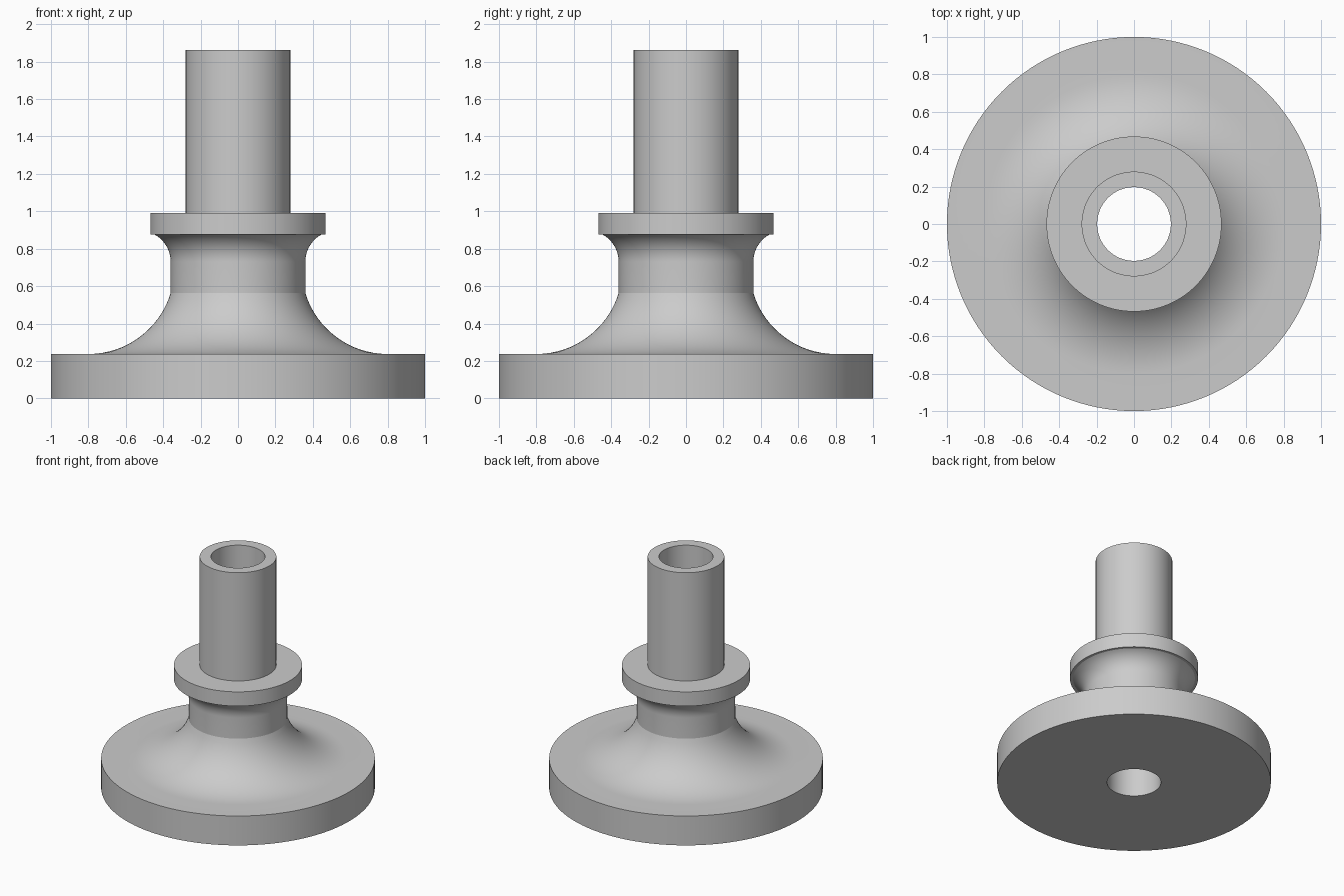
import bpy, bmesh, math
from mathutils import Vector

cube = bpy.data.objects.get("Cube")
if cube:
    bpy.data.objects.remove(cube, do_unlink=True)

SEGMENTS = 128
HEIGHT, BORE = 1.863, 0.197

grey = bpy.data.materials.new("light grey")
grey.use_nodes = True
grey.diffuse_color = (0.6, 0.6, 0.6, 1)
grey.node_tree.nodes["Principled BSDF"].inputs["Base Color"].default_value = grey.diffuse_color


def arc(cx, cz, radius, start, end, steps):
    """Points on an arc in the radius-height plane, angles in degrees."""
    angles = [math.radians(start + (end - start) * i / steps) for i in range(steps + 1)]
    return [(cx + radius * math.cos(a), cz + radius * math.sin(a)) for a in angles]


def make_object(name, bm):
    bmesh.ops.recalc_face_normals(bm, faces=bm.faces)
    mesh = bpy.data.meshes.new(name)
    bm.to_mesh(mesh)
    bm.free()
    obj = bpy.data.objects.new(name, mesh)
    bpy.context.collection.objects.link(obj)
    return obj


# Closed section: base disc, flared neck, collar, tube and bore
profile = [(BORE, 0), (1, 0), (1, 0.237)]
profile += arc(0.80, 0.697, 0.46, 270, 197, 16)      # concave flare
profile += arc(0.526, 0.73, 0.166, 180, 119, 12)     # fillet under the collar
profile += [(0.468, 0.875), (0.468, 0.99), (0.28, 0.99), (0.28, HEIGHT), (BORE, HEIGHT)]

bm = bmesh.new()
ring = [bm.verts.new((r, 0, z)) for r, z in profile]
edges = [bm.edges.new((a, b)) for a, b in zip(ring, ring[1:] + ring[:1])]
bmesh.ops.spin(bm, geom=ring + edges, cent=(0, 0, 0), axis=(0, 0, 1),
               angle=math.tau, steps=SEGMENTS, use_merge=True)
bmesh.ops.remove_doubles(bm, verts=bm.verts, dist=1e-5)
body = make_object("flanged_stem", bm)
body.data.materials.append(grey)

# Hexagonal pocket in the underside
bm = bmesh.new()
bmesh.ops.create_cone(bm, cap_ends=True, segments=6, radius1=0.46, radius2=0.46, depth=0.62)
for v in bm.verts:
    a = round(math.atan2(v.co.y, v.co.x) / (math.pi / 6)) * math.pi / 6
    v.co = Vector((0.46 * math.cos(a), 0.46 * math.sin(a), v.co.z))
# Turn a corner onto the x axis
if not any(abs(v.co.y) < 1e-4 for v in bm.verts):
    for v in bm.verts:
        v.co = Vector((v.co.y, -v.co.x, v.co.z))
cutter = make_object("hex_pocket_cutter", bm)
cutter.data.materials.append(grey)
cutter.hide_render = True

cut = body.modifiers.new("hex_pocket", "BOOLEAN")
cut.operation = "DIFFERENCE"
cut.solver = "EXACT"
cut.object = cutter

bpy.ops.object.select_all(action="DESELECT")
body.select_set(True)
bpy.context.view_layer.objects.active = body
bpy.ops.object.modifier_apply(modifier=cut.name)
bpy.data.objects.remove(cutter, do_unlink=True)

bpy.ops.object.shade_smooth_by_angle(angle=math.radians(12))
